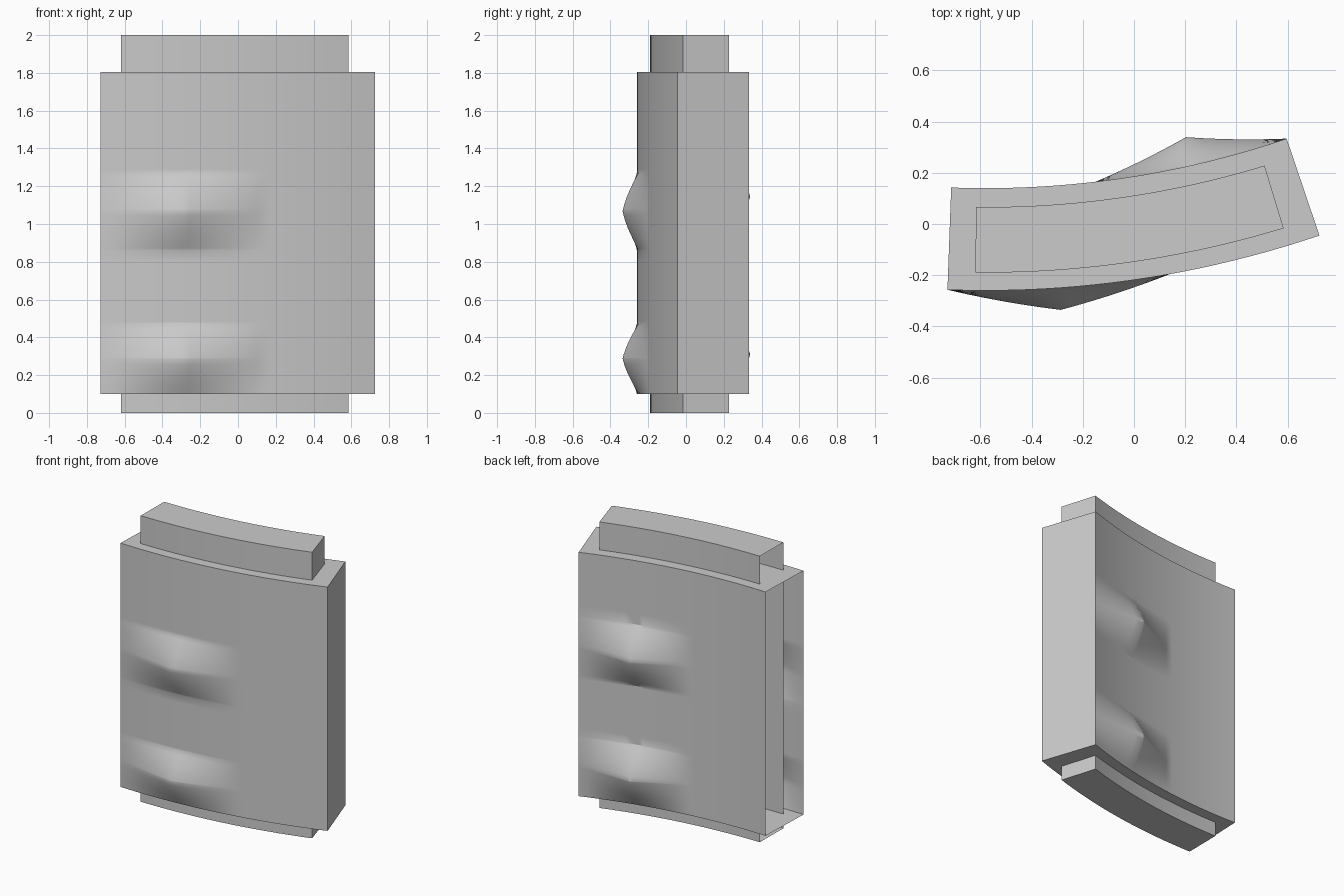
import bpy, bmesh, math

if "Cube" in bpy.data.objects:
    bpy.data.objects.remove(bpy.data.objects["Cube"])

CX, CY = -0.58, 3.81          # shared centre of all the arcs


def refine(breaks, n):
    """Split each interval between break values into n steps."""
    out = []
    for a, b in zip(breaks, breaks[1:]):
        out += [a + (b - a) * i / n for i in range(n)]
    return out + [breaks[-1]]


def tent(v, lo, hi):
    return max(0.0, 1 - abs(2 * (v - lo) / (hi - lo) - 1))


def bump(a, z, a_range, z_ranges, height):
    """Raised pads: a ridge along the arc, rounded in height."""
    t = max(tent(z, *r) for r in z_ranges)
    return height * tent(a, *a_range) * 0.5 * (t + math.sin(t * math.pi / 2))


def curved_box(name, r_back, r_front, angles, heights):
    """Arc-shaped shell, closed at +x, top and bottom, open at -x."""
    bm = bmesh.new()

    def grid(us, vs, point):
        rows = []
        for u in us:
            row = []
            for v in vs:
                r, a, z = point(u, v)
                t = math.radians(a)
                row.append(bm.verts.new((CX + r * math.sin(t),
                                         CY - r * math.cos(t), z)))
            rows.append(row)
        for p, q in zip(rows, rows[1:]):
            for i in range(len(vs) - 1):
                bm.faces.new((p[i], q[i], q[i + 1], p[i + 1]))

    ends = (0, 1)

    def edge(k, a, z):
        return (r_front if k else r_back)(a, z)

    grid(angles, heights, lambda a, z: (r_front(a, z), a, z))
    grid(angles, heights, lambda a, z: (r_back(a, z), a, z))
    for z0 in (heights[0], heights[-1]):
        grid(angles, ends, lambda a, k: (edge(k, a, z0), a, z0))
    a1 = angles[-1]
    grid(ends, heights, lambda k, z: (edge(k, a1, z), a1, z))

    bmesh.ops.remove_doubles(bm, verts=bm.verts, dist=1e-5)
    bmesh.ops.recalc_face_normals(bm, faces=bm.faces)
    me = bpy.data.meshes.new(name)
    bm.to_mesh(me)
    bm.free()
    ob = bpy.data.objects.new(name, me)
    bpy.context.collection.objects.link(ob)
    bpy.ops.object.select_all(action='DESELECT')
    ob.select_set(True)
    bpy.context.view_layer.objects.active = ob
    bpy.ops.object.shade_smooth_by_angle(angle=math.radians(30))
    return ob


# outer sleeve with two raised pads on the front left and the back right
front_a, front_z = (-2.1, 10.2), ((0.1, 0.475), (0.86, 1.275))
back_a, back_z = (6.73, 18.7), ((0.1, 0.52), (0.93, 1.36))
curved_box(
    "outer_sleeve",
    lambda a, z: 3.67 - bump(a, z, back_a, back_z, 0.112),
    lambda a, z: 4.07 + bump(a, z, front_a, front_z, 0.086),
    refine([-2.1, 4.05, 6.73, 10.2, 12.715, 18.7], 6),
    refine([0.1, 0.2875, 0.31, 0.475, 0.52, 0.86, 0.93,
            1.0675, 1.145, 1.275, 1.36, 1.805], 6))

# inner core that sticks out above and below
curved_box("inner_core", lambda a, z: 3.744, lambda a, z: 4.0,
           refine([-0.57, 16.93], 20), [0.0, 2.0])
